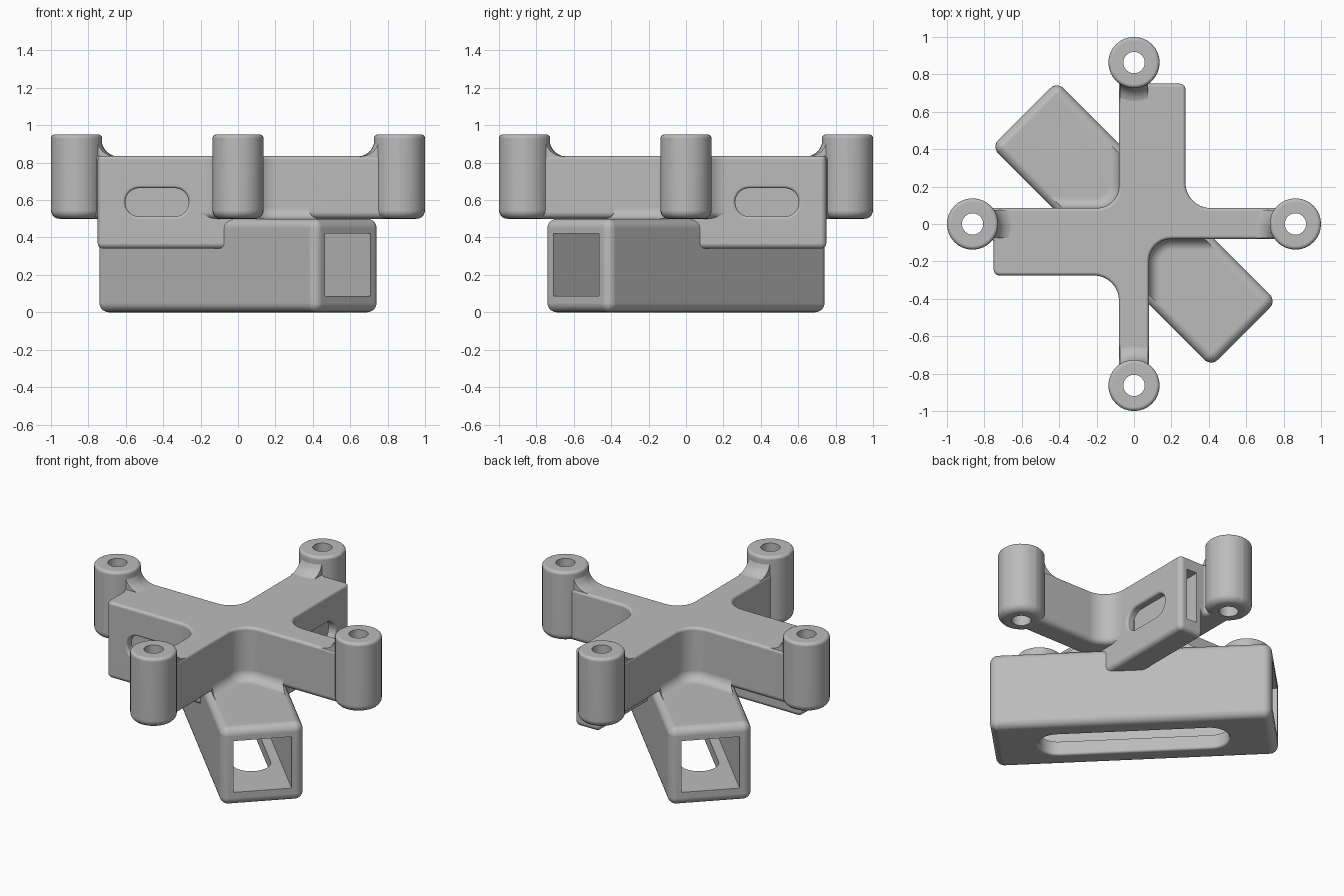
import bpy, bmesh, math
from mathutils import Matrix, Vector

if "Cube" in bpy.data.objects:
    bpy.data.objects.remove(bpy.data.objects["Cube"], do_unlink=True)

SEG = 8
DIAGONAL = Matrix.Rotation(-math.pi / 4, 4, 'Z')
# Reflection that carries the right-hand parts onto the back arm
SWAP = Matrix(((0, -1, 0, 0), (-1, 0, 0, 0), (0, 0, 1, 0), (0, 0, 0, 1)))


def outline(corners, g):
    """Offset a square-cornered outline by g and round its corners."""
    pts = []
    n = len(corners)
    for i, (x, y, r) in enumerate(corners):
        p = Vector((x, y))
        d_in = (p - Vector(corners[i - 1][:2])).normalized()
        d_out = (Vector(corners[(i + 1) % n][:2]) - p).normalized()
        p = p + g * Vector((d_in.y + d_out.y, -d_in.x - d_out.x))
        if r == 0:
            pts.append(p)
            continue
        r = max(r + g if d_in.cross(d_out) > 0 else r - g, 0.001)
        centre = p + r * (d_out - d_in)
        for k in range(SEG + 1):
            t = math.pi / 2 * k / SEG
            pts.append(centre - r * (d_out * math.cos(t) - d_in * math.sin(t)))
    return pts


def loft(name, corners, layers, matrix=Matrix()):
    """Stack offset copies of an outline; layers are (height, offset)."""
    bm = bmesh.new()
    rings = [[bm.verts.new((p.x, p.y, z)) for p in outline(corners, g)] for z, g in layers]
    n = len(rings[0])
    for a, b in zip(rings, rings[1:]):
        for i in range(n):
            j = (i + 1) % n
            bm.faces.new((a[i], a[j], b[j], b[i]))
    bm.faces.new(rings[0][::-1])
    bm.faces.new(rings[-1])
    bm.transform(matrix)
    bmesh.ops.recalc_face_normals(bm, faces=bm.faces)
    mesh = bpy.data.meshes.new(name)
    bm.to_mesh(mesh)
    bm.free()
    ob = bpy.data.objects.new(name, mesh)
    bpy.context.collection.objects.link(ob)
    return ob


def rect(hx, hy, r=0, cx=0, cy=0):
    return [(cx - hx, cy - hy, r), (cx + hx, cy - hy, r),
            (cx + hx, cy + hy, r), (cx - hx, cy + hy, r)]


def disc(r):
    return rect(r, r, r - 0.0005)


def rounded(z0, z1, r0, r1):
    """Layers of a solid with rounded bottom and top edges."""
    angles = [math.pi / 2 * k / 5 for k in range(6)]
    low = [(z0 + r0 * (1 - math.sin(t)), -r0 * (1 - math.cos(t))) for t in reversed(angles)]
    high = [(z1 - r1 * (1 - math.sin(t)), -r1 * (1 - math.cos(t))) for t in angles]
    return low + high


def cove(z, r, sign=1):
    """Layers of a concave flare that fades out r away from z."""
    angles = [math.pi / 2 * k / 6 for k in range(7)]
    return [(z + sign * r * (1 - math.cos(t)), r * (1 - math.sin(t))) for t in angles]


def combine(target, tool, operation):
    mod = target.modifiers.new("combine", 'BOOLEAN')
    mod.operation, mod.solver, mod.object = operation, 'EXACT', tool
    bpy.context.view_layer.objects.active = target
    bpy.ops.object.modifier_apply(modifier=mod.name)
    bpy.data.objects.remove(tool, do_unlink=True)


# Cross-shaped plate with two wide and two slim arms
A, B, W, E, P = 0.08, 0.085, 0.275, 0.75, 0.86
cross = [(P, -A, 0.01), (P, B, 0.01), (W, B, 0.135), (W, E, 0.03), (A, E, 0.02),
         (A, P, 0.01), (-A, P, 0.01), (-A, B, 0.12), (-P, B, 0.01), (-P, -A, 0.01),
         (-E, -A, 0.02), (-E, -W, 0.03), (-A, -W, 0.135), (-A, -P, 0.01),
         (A, -P, 0.01), (A, -A, 0.12)]
body = loft("frame_body", cross, rounded(0.5, 0.835, 0.035, 0.018))

# Diagonal box tube below the plate, blended into it with a cove
combine(body, loft("tube", rect(0.83, 0.247, 0.05), rounded(0, 0.5, 0.05, 0.05), DIAGONAL), 'UNION')
blend = loft("tube_blend", cross, [(0.46, 0.06)] + cove(0.5, 0.06) + [(0.6, -0.01)])
combine(blend, loft("blend_limit", rect(0.79, 0.21, 0.03), [(0.4, 0), (0.7, 0)], DIAGONAL), 'INTERSECT')
combine(body, blend, 'UNION')

# Deep fins hanging under the two wide arms
for side in (Matrix(), SWAP):
    fin = rect(0.375, 0.0875, 0.03, -0.375, -0.1875)
    combine(body, loft("fin", fin, rounded(0.34, 0.79, 0.03, 0.03), side), 'UNION')

# Posts on the arm ends, each with a flare running down to its arm
for k in range(4):
    place = Matrix.Rotation(k * math.pi / 2, 4, 'Z') @ Matrix.Translation((0.863, 0, 0))
    combine(body, loft("post", disc(0.137), rounded(0.5, 0.95, 0.045, 0.02), place), 'UNION')
    flare = loft("flare", disc(0.134), [(0.75, 0.09)] + cove(0.833, 0.09), place)
    combine(flare, loft("flare_limit", rect(0.2, 0.076, 0, -0.2), [(0.7, 0), (1, 0)], place), 'INTERSECT')
    combine(body, flare, 'UNION')
    combine(body, loft("post_hole", disc(0.057), [(0.4, 0), (1.1, 0)], place), 'DIFFERENCE')

# Tunnel through the tube and the long slot in its floor
combine(body, loft("tunnel", rect(1, 0.173), [(0.088, 0), (0.42, 0)], DIAGONAL), 'DIFFERENCE')
slot = loft("floor_slot", rect(0.56, 0.115, 0.1145),
            [(-0.1, 0.015)] + cove(0, 0.015) + [(0.2, 0)], DIAGONAL)
combine(body, slot, 'DIFFERENCE')

# Flat pocket open at each fin's end, with a rounded window in its outer wall
to_wall = Matrix(((1, 0, 0, -0.433), (0, 0, 1, -W), (0, 1, 0, 0.588), (0, 0, 0, 1)))
for side in (Matrix(), SWAP):
    pocket = rect(0.35, 0.038, 0, -0.53, -0.187)
    combine(body, loft("pocket", pocket, [(0.42, 0), (0.755, 0)], side), 'DIFFERENCE')
    window = loft("window", rect(0.17, 0.076, 0.0755),
                  [(-0.1, 0.015)] + cove(0, 0.015) + [(0.09, 0)], side @ to_wall)
    combine(body, window, 'DIFFERENCE')

# Single grey finish and shading
grey = bpy.data.materials.new("plain_grey")
grey.use_nodes = True
colour = (0.5, 0.5, 0.5, 1)
grey.diffuse_color = colour
grey.node_tree.nodes["Principled BSDF"].inputs["Base Color"].default_value = colour
body.data.materials.clear()
body.data.materials.append(grey)
for face in body.data.polygons:
    face.material_index = 0
bpy.ops.object.select_all(action='DESELECT')
body.select_set(True)
bpy.context.view_layer.objects.active = body
bpy.ops.object.shade_smooth_by_angle(angle=math.radians(35))
normals = body.modifiers.new("even_shading", 'WEIGHTED_NORMAL')
normals.keep_sharp = True
